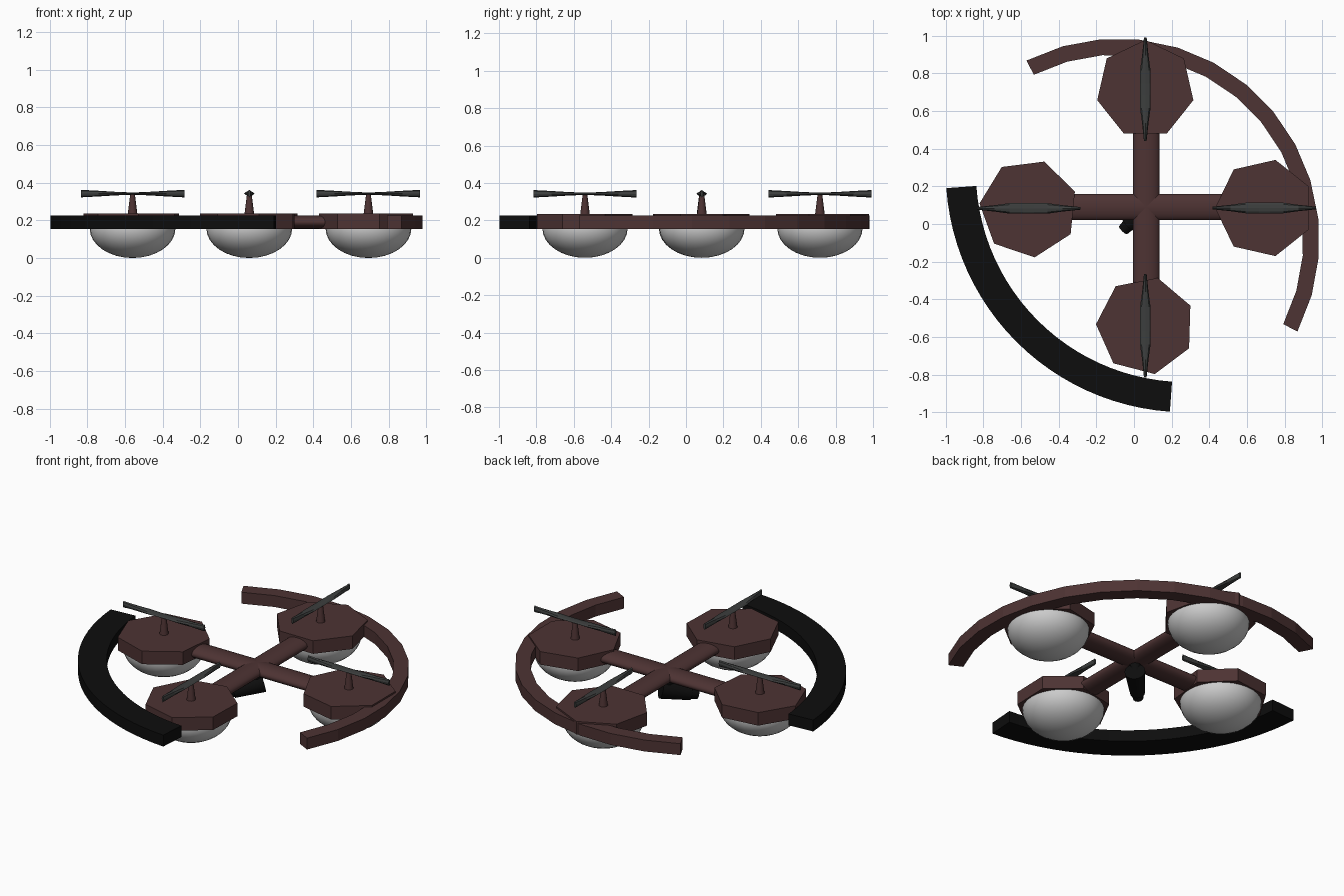
import bpy, bmesh
from math import sin, cos, pi, radians
from mathutils import Vector, Matrix

if "Cube" in bpy.data.objects:
    bpy.data.objects.remove(bpy.data.objects["Cube"])


def material(name, rgb):
    m = bpy.data.materials.new(name)
    m.diffuse_color = (*rgb, 1)
    m.use_nodes = True
    m.node_tree.nodes["Principled BSDF"].inputs["Base Color"].default_value = m.diffuse_color
    return m


BROWN = material("brown", (0.075, 0.033, 0.033))
BLACK = material("black", (0.004, 0.004, 0.004))
DARK = material("dark_grey", (0.045, 0.048, 0.047))
CX, CY = 0.065, 0.09


def finish(name, bm, mat=None, smooth=False):
    bmesh.ops.recalc_face_normals(bm, faces=bm.faces)
    me = bpy.data.meshes.new(name)
    bm.to_mesh(me)
    bm.free()
    ob = bpy.data.objects.new(name, me)
    bpy.context.collection.objects.link(ob)
    if mat:
        me.materials.append(mat)
    if smooth:
        bpy.context.view_layer.objects.active = ob
        bpy.ops.object.select_all(action='DESELECT')
        ob.select_set(True)
        bpy.ops.object.shade_smooth_by_angle(angle=radians(40))
    return ob


def loft(name, rings, mat=None, smooth=False):
    """Skin matching closed rings and cap both ends."""
    bm = bmesh.new()
    vs = [[bm.verts.new(p) for p in r] for r in rings]
    n = len(vs[0])
    for a, b in zip(vs, vs[1:]):
        for i in range(n):
            j = (i + 1) % n
            bm.faces.new((a[i], a[j], b[j], b[i]))
    bm.faces.new(vs[0])
    bm.faces.new(vs[-1])
    return finish(name, bm, mat, smooth)


def tube(name, p, q, r1, r2, n, mat, flat=1.0):
    """Tapered rod from p to q; flat squashes it about its own height."""
    p, q = Vector(p), Vector(q)
    rot = (q - p).to_track_quat('Z', 'Y')
    rings = []
    for c, r in ((p, r1), (q, r2)):
        ring = []
        for i in range(n):
            d = rot @ Vector((r * cos(2 * pi * i / n), r * sin(2 * pi * i / n), 0))
            d.z *= flat
            ring.append(c + d)
        rings.append(ring)
    return loft(name, rings, mat, True)


def arc_guard(name, c, r_in, r_out, a0, a1, steps, mat):
    rings = []
    for i in range(steps + 1):
        a = radians(a0 + (a1 - a0) * i / steps)
        rings.append([(c + r * cos(a), c + r * sin(a), z)
                      for r, z in ((r_in, .155), (r_out, .155), (r_out, .225), (r_in, .225))])
    loft(name, rings, mat)


def rotor(side, x, y, phase, along_x):
    # seven-sided pod
    loft(side + "_pod", [[(x + .262 * cos(radians(phase) + 2 * pi * i / 7),
                           y + .262 * sin(radians(phase) + 2 * pi * i / 7), z)
                          for i in range(7)] for z in (.155, .235)], BROWN)
    # half-dome float beneath
    bm = bmesh.new()
    bmesh.ops.create_uvsphere(bm, u_segments=32, v_segments=16, radius=1)
    bmesh.ops.bisect_plane(bm, geom=bm.verts[:] + bm.edges[:] + bm.faces[:],
                           plane_co=(0, 0, .001), plane_no=(0, 0, 1), clear_outer=True)
    bm.transform(Matrix.Translation((x, y, .157)) @ Matrix.Diagonal((.228, .228, .157, 1)))
    finish(side + "_dome", bm, None, True)
    # shaft and two-bladed propeller
    tube(side + "_shaft", (x, y, .23), (x, y, .342), .026, .012, 16, BROWN)
    half = [(.275, .007, .020), (.18, .017, .015), (.10, .028, .010), (.03, .028, .007)]
    sections = [(-t, w, h) for t, w, h in half] + half[::-1]
    rings = []
    for t, w, h in sections:
        ring = []
        for k in range(8):
            u, v = w * cos(k * pi / 4), h * sin(k * pi / 4)
            ring.append((x + t, y + u, .342 + v) if along_x else (x + u, y + t, .342 + v))
        rings.append(ring)
    loft(side + "_propeller", rings, DARK)


# crossed arms
tube("side_arm", (-.5, CY, .19), (.63, CY, .19), .07, .07, 24, BROWN, .5)
tube("long_arm", (CX, -.48, .19), (CX, .66, .19), .07, .07, 24, BROWN, .5)

# four rotors
rotor("left", -.56, CY - .007, 20, True)
rotor("right", .693, CY - .005, 180, True)
rotor("back", .06, .716, 90, False)
rotor("front", .06, -.54, 24, False)

# outer guards
arc_guard("front_bumper", .28, 1.12, 1.28, 184, 266, 24, BLACK)
arc_guard("back_guard", -.085, .985, 1.07, 117, -27, 13, BROWN)

# camera slung under the hub, aimed at the front left
tube("camera_mount", (CX, CY, .18), (CX, CY, .09), .035, .035, 16, BLACK)
tube("camera_body", (.09, .115, .10), (-.03, -.005, .06), .058, .042, 16, BLACK)
tube("camera_lens", (-.03, -.005, .06), (-.058, -.033, .05), .035, .03, 12, BLACK)
